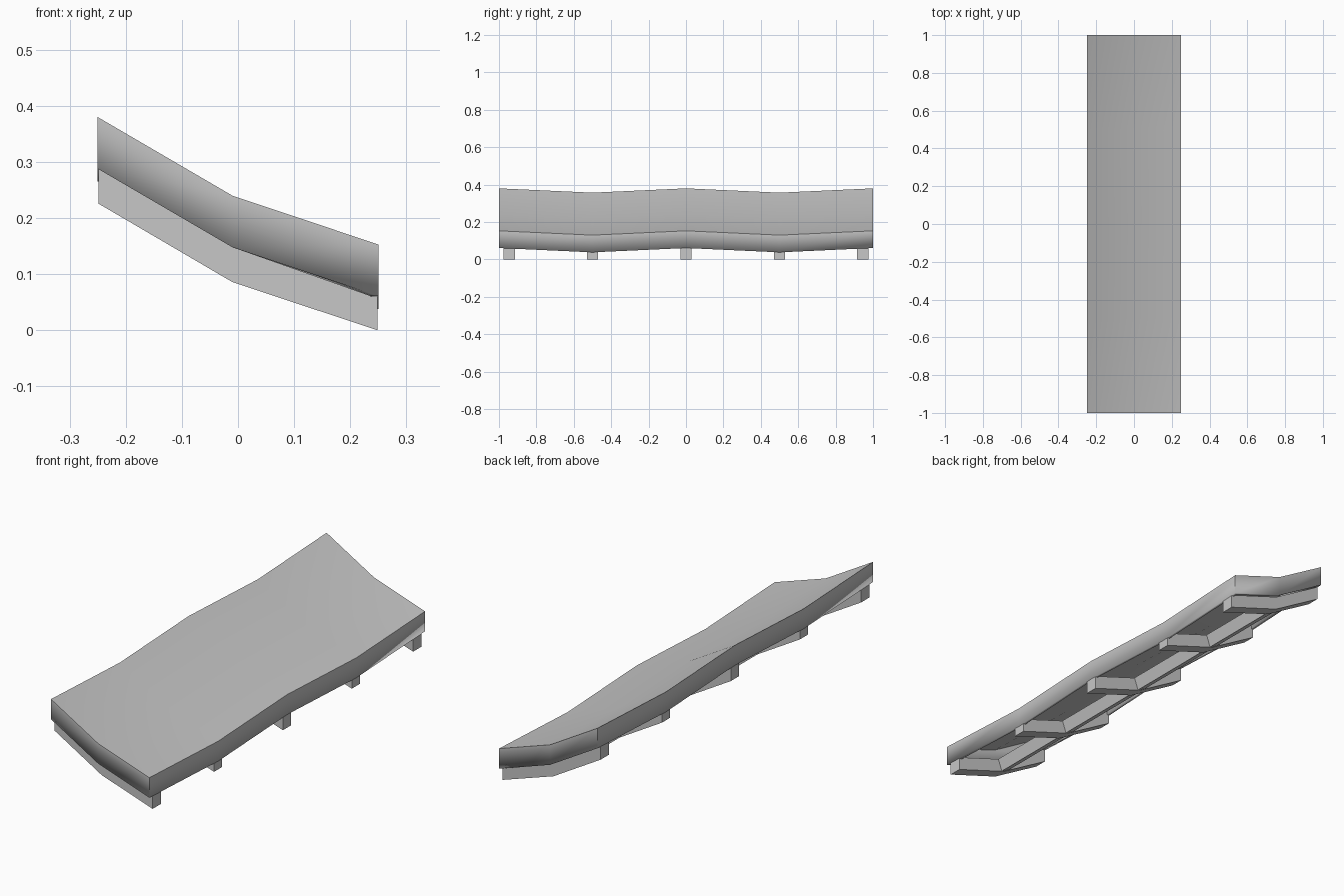
import bpy
import bmesh

cube = bpy.data.objects.get("Cube")
if cube:
    bpy.data.objects.remove(cube, do_unlink=True)

grey = bpy.data.materials.new("plain grey")
grey.use_nodes = True
grey.diffuse_color = (0.57, 0.57, 0.57, 1)
grey.node_tree.nodes["Principled BSDF"].inputs["Base Color"].default_value = (0.57, 0.57, 0.57, 1)


def finish(name, bm):
    """Turn a bmesh into a grey object."""
    bmesh.ops.recalc_face_normals(bm, faces=bm.faces[:])
    mesh = bpy.data.meshes.new(name)
    bm.to_mesh(mesh)
    bm.free()
    mesh.materials.append(grey)
    obj = bpy.data.objects.new(name, mesh)
    bpy.context.collection.objects.link(obj)
    return obj


def bridge(bm, rings, closed):
    """Join consecutive vertex rows with quads."""
    n = len(rings[0])
    for a, b in zip(rings, rings[1:]):
        for i in range(n if closed else n - 1):
            j = (i + 1) % n
            bm.faces.new((a[i], a[j], b[j], b[i]))


def beam(name, profile, y0, y1):
    """Solid beam: a closed x-z profile between two y positions."""
    bm = bmesh.new()
    rings = [[bm.verts.new((x, y, z)) for x, z in profile] for y in (y0, y1)]
    bridge(bm, rings, True)
    bm.faces.new(rings[0])
    bm.faces.new(rings[-1])
    return finish(name, bm)


# Wavy roof sheet with one bend, and a skirt hanging from its border
slope = [(-0.25, 0.38), (-0.01, 0.24), (0.25, 0.153)]
wave = [(-1, 0), (-0.5, -0.023), (0, 0), (0.5, -0.023), (1, 0)]
bm = bmesh.new()
bridge(bm, [[bm.verts.new((x, y, z + dz)) for x, z in slope] for y, dz in wave], False)
border = [e for e in bm.edges if e.is_boundary]
skirt = bmesh.ops.extrude_edge_only(bm, edges=border)["geom"]
for v in skirt:
    if isinstance(v, bmesh.types.BMVert):
        v.co.z -= 0.092
roof = finish("roof_shell", bm)
shell = roof.modifiers.new("shell thickness", "SOLIDIFY")
shell.thickness = 0.012
shell.offset = -1
shell.use_even_offset = True
bpy.context.view_layer.objects.active = roof
roof.select_set(True)
bpy.ops.object.shade_smooth_by_angle()

# Bent rafters under the roof
rafter_line = [(-0.249, 0.288), (-0.01, 0.148), (0.249, 0.062)]
rafter_profile = rafter_line + [(x, z - 0.062) for x, z in reversed(rafter_line)]
for i, y in enumerate((-0.945, -0.5, 0, 0.5, 0.945)):
    beam(f"rafter_{i + 1}", rafter_profile, y - 0.03, y + 0.03)

# Lengthwise purlin at the bend, square to the lower slope
purlin = [(0.022, 0.138), (0.002, 0.083), (-0.04, 0.105), (-0.02, 0.154)]
beam("purlin", purlin, -0.945, 0.945)
